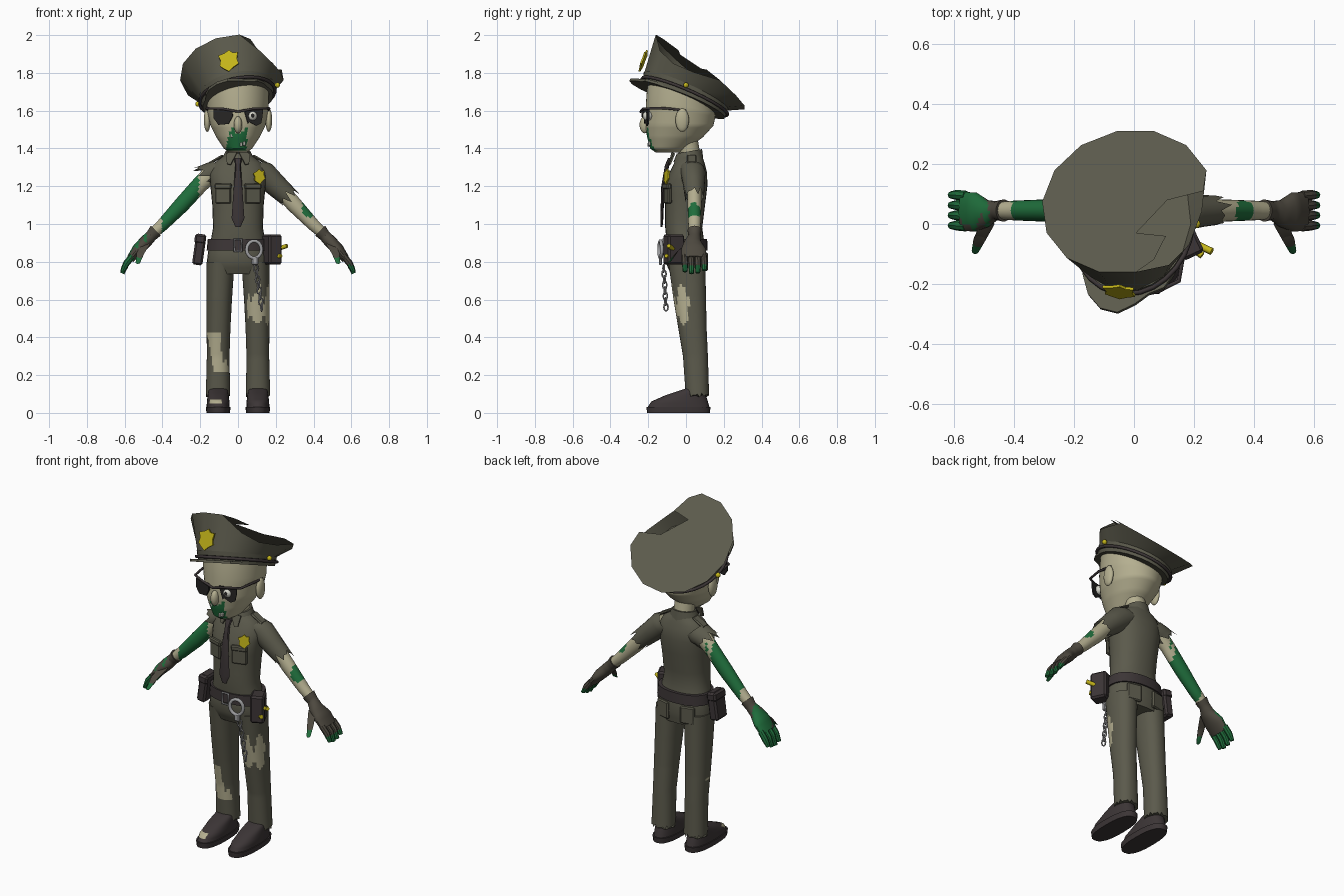
import bpy, bmesh, math
from mathutils import Vector, Matrix, Euler

if "Cube" in bpy.data.objects:
    bpy.data.objects.remove(bpy.data.objects["Cube"])

def mat(name, r, g, b):
    m = bpy.data.materials.new(name)
    m.diffuse_color = (r, g, b, 1)
    m.use_nodes = True
    m.node_tree.nodes["Principled BSDF"].inputs["Base Color"].default_value = m.diffuse_color
    return m

CLOTH = mat("olive cloth", .105, .102, .072)
SKIN = mat("pale skin", .46, .43, .28)
GREEN = mat("rotten green", .014, .155, .045)
GOLD = mat("gold", .55, .46, .01)
DARK = mat("dark leather", .045, .036, .037)
GLOVE = mat("glove brown", .075, .066, .05)
SILVER = mat("silver", .36, .36, .37)
BLACK = mat("black glass", .02, .019, .018)
WHITE = mat("tooth white", .65, .65, .58)
R = math.radians

def finish(name, bm, mats, rule=None, angle=35):
    bmesh.ops.recalc_face_normals(bm, faces=bm.faces)
    if rule:
        for f in bm.faces:
            f.material_index = rule(f.calc_center_median())
    me = bpy.data.meshes.new(name)
    bm.to_mesh(me)
    bm.free()
    for m in mats:
        me.materials.append(m)
    me.shade_smooth()
    me.set_sharp_from_angle(angle=R(angle))
    ob = bpy.data.objects.new(name, me)
    bpy.context.collection.objects.link(ob)
    return ob

def ring(k, n, sq):
    """k = x, y, z, rx, ry, tilt about x, tilt about y"""
    rot = Euler((R(k[5]), R(k[6]), 0)).to_matrix()
    p = lambda v: math.copysign(abs(v) ** sq, v)
    return [Vector(k[:3]) + rot @ Vector((k[3] * p(math.cos(2 * math.pi * i / n)),
            k[4] * p(math.sin(2 * math.pi * i / n)), 0)) for i in range(n)]

def loft(name, keys, mats, n=20, steps=2, rule=None, sq=1, jag=0, cap=True):
    keys = [tuple(k) + (0,) * (7 - len(k)) for k in keys]
    full = [keys[0]]
    for a, b in zip(keys, keys[1:]):
        full += [tuple(u + (v - u) * s / steps for u, v in zip(a, b)) for s in range(1, steps + 1)]
    bm = bmesh.new()
    rows = [ring(k, n, sq) for k in full]
    if jag:  # torn end
        d = (Vector(full[-1][:3]) - Vector(full[-2][:3])).normalized()
        rows[-1] = [v + d * jag * (0.5 * math.sin(i * 2.1) + (i % 2)) for i, v in enumerate(rows[-1])]
    rows = [[bm.verts.new(v) for v in r] for r in rows]
    for a, b in zip(rows, rows[1:]):
        for i in range(n):
            bm.faces.new((a[i], a[(i + 1) % n], b[(i + 1) % n], b[i]))
    if cap:
        bm.faces.new(rows[0])
        bm.faces.new(rows[-1])
    return finish(name, bm, mats, rule)

def box(name, loc, size, m, rot=(0, 0, 0), bevel=.006):
    bm = bmesh.new()
    bmesh.ops.create_cube(bm, size=1, matrix=Matrix.Diagonal((*size, 1)))
    bmesh.ops.bevel(bm, geom=bm.edges[:], offset=bevel, segments=1, affect='EDGES')
    bm.transform(Matrix.LocRotScale(Vector(loc), Euler([R(a) for a in rot]), None))
    return finish(name, bm, [m], angle=20)

def ball(name, loc, size, m):
    bm = bmesh.new()
    bmesh.ops.create_uvsphere(bm, u_segments=16, v_segments=10, radius=1)
    bm.transform(Matrix.LocRotScale(Vector(loc), None, Vector(size)))
    return finish(name, bm, [m], angle=60)

def plate(name, pts, loc, rot, m, thick=.009):
    bm = bmesh.new()
    f = bm.faces.new([bm.verts.new((x, y, 0)) for x, y in pts])
    g = bmesh.ops.extrude_face_region(bm, geom=[f])['geom']
    bmesh.ops.translate(bm, verts=[v for v in g if isinstance(v, bmesh.types.BMVert)], vec=(0, 0, thick))
    bm.transform(Matrix.LocRotScale(Vector(loc), Euler([R(a) for a in rot]), None))
    return finish(name, bm, [m], angle=20)

def wire(name, pts, r, m, cyclic=False):
    cu = bpy.data.curves.new(name, 'CURVE')
    cu.dimensions, cu.bevel_depth, cu.bevel_resolution, cu.use_fill_caps = '3D', r, 1, True
    sp = cu.splines.new('POLY')
    sp.points.add(len(pts) - 1)
    for q, p in zip(sp.points, pts):
        q.co = (*p, 1)
    sp.use_cyclic_u = cyclic
    cu.materials.append(m)
    tmp = bpy.data.objects.new(name + "_path", cu)
    me = bpy.data.meshes.new_from_object(tmp)
    bpy.data.objects.remove(tmp)
    bpy.context.collection.objects.link(bpy.data.objects.new(name, me))

def loop(c, rx, rz, yaw, n=14, roll=0):
    m = Matrix.Translation(c) @ Euler((0, R(roll), R(yaw))).to_matrix().to_4x4()
    return [m @ Vector((rx * math.cos(t), 0, rz * math.sin(t))) for t in [2 * math.pi * i / n for i in range(n)]]

wob = lambda p: .018 * math.sin(95 * p.x + 40 * p.y) + .01 * math.sin(170 * p.x)

# Shirt, hips and belt
loft("shirt", [(0, 0, .88, .15, .10), (0, -.012, .98, .132, .098), (0, -.005, 1.1, .136, .106),
     (0, 0, 1.2, .146, .113), (0, .012, 1.27, .152, .10), (0, .018, 1.325, .125, .08),
     (0, .02, 1.365, .068, .064)], [CLOTH], 28, 2, sq=.88)
loft("hips", [(0, 0, .9, .152, .104), (0, 0, .8, .165, .11), (0, .01, .735, .155, .09)], [CLOTH], 28, 2, sq=.88)
loft("belt", [(0, 0, .86, .166, .115), (0, 0, .92, .16, .112)], [DARK], 28, 1, sq=.88)
wire("belt_buckle", [(-.02, -.12, .855), (.02, -.12, .855), (.02, -.12, .92), (-.02, -.12, .92)], .006, SILVER, True)

# Legs with ripped trousers, and shoes
def leg_rule(p):
    if p.x > 0:
        return int(p.y < .015 and p.x > .05 and .49 - wob(p) < p.z < .635 + 2 * wob(p))
    c = -.14 + (.42 - p.z) * .25
    return int(p.y < .05 and .21 < p.z < .42 and abs(p.x - c) < .036 + .5 * wob(p))

for s, side in ((-1, "right"), (1, "left")):
    loft(side + "_leg", [(s * .092, .004, .8, .074, .098), (s * .099, .02, .6, .067, .086),
         (s * .103, .034, .45, .063, .075), (s * .105, .05, .3, .06, .066), (s * .106, .06, .1, .064, .062)],
         [CLOTH, SKIN], 36, 12, leg_rule, sq=.9, jag=.012)
    loft(side + "_sole", [(s * .105, -.04, 0, .062, .166), (s * .105, -.04, .032, .066, .17)], [DARK], 24, 1, sq=.8)
    loft(side + "_shoe", [(s * .105, -.04, .03, .061, .164), (s * .105, -.034, .06, .06, .15),
         (s * .105, 0, .095, .055, .105), (s * .105, .055, .13, .05, .055)], [DARK, SKIN], 24, 3,
         lambda p: int(p.x < 0 and p.y < -.13 and .05 < p.z < .075 and abs(p.x + .12) < .03), sq=.85)
    box(side + "_back_pocket", (s * .08, .098, .80), (.085, .02, .1), CLOTH, (0, 0, -12 * s))

# Arms, sleeves, gloves and fingers
def arm_rule(p):
    if p.x < 0:
        return int(.205 + wob(p) < -p.x < .4 + .5 * wob(p))
    return int((p - Vector((.37, .04, 1.075))).length < .045)

for s, side in ((-1, "right"), (1, "left")):
    t = -45 * s
    arm = [(.12, .04, 1.285, .05, .045), (.2, .045, 1.21, .044, .038), (.3, .045, 1.1, .042, .037),
           (.4, .045, .995, .033, .033), (.455, .045, .945, .028, .028)]
    loft(side + "_arm", [(s * a[0], *a[1:], 0, t) for a in arm], [SKIN, GREEN], 20, 8, arm_rule)
    end = (.155, .04, 1.26, .066, .062) if s < 0 else (.255, .045, 1.155, .053, .05)
    loft(side + "_sleeve", [(s * .085, .03, 1.285, .07, .07, 0, t), (s * .13, .038, 1.268, .07, .066, 0, t),
         (s * end[0], *end[1:], 0, t)], [CLOTH], 18, 2, jag=.035, cap=False)
    hand = [(.435, .045, .965, .037, .037), (.46, .045, .937, .031, .031), (.49, .035, .905, .034, .045),
            (.53, .04, .865, .032, .066), (.57, .042, .815, .022, .066)]
    loft(side + "_glove", [(s * a[0], *a[1:], 0, t) for a in hand], [GLOVE, GREEN], 18, 4,
         lambda p: int(p.x < 0 and p.y > .0 + wob(p) and -p.x > .50 + wob(p) and -p.x + p.z > 1.385))
    for i, tip in enumerate((.748, .738, .742, .755)):
        y = -.008 + .034 * i
        loft(f"{side}_finger_{i + 1}", [(s * .56, y, .83, .017, .017, 0, t), (s * .592, y + .003, .79, .018, .017, 0, t),
             (s * .612, y + .003, tip, .011, .012, 0, t / 2)], [GLOVE, GREEN], 8, 3,
             lambda p: int(p.z < .785 or p.x < 0))
    loft(side + "_thumb", [(s * .49, .0, .895, .024, .024, 45, 0), (s * .515, -.05, .85, .021, .02, 45, 0),
         (s * .53, -.09, .795, .012, .012, 30, 0)], [GLOVE, GREEN], 10, 3, lambda p: int(p.z < .825))
    # Shirt details
    box(side + "_pocket", (s * .078, -.096, 1.155), (.085, .022, .095), CLOTH, (0, 0, 17 * s))
    box(side + "_pocket_flap", (s * .078, -.1, 1.2), (.092, .024, .03), CLOTH, (0, 0, 17 * s))
    box(side + "_epaulette", (s * .115, .03, 1.342), (.085, .05, .014), CLOTH, (0, 30 * s, 0))
    plate(side + "_collar_point", [(0, .035), (s * .06, .03), (s * .05, -.03), (s * .03, -.035)],
          (s * .006, -.08, 1.345), (70, 0, 12 * s), CLOTH)

loft("collar", [(0, .012, 1.335, .09, .08, 6), (0, .018, 1.385, .066, .068, 10)], [CLOTH], 20, 1)
loft("tie", [(0, -.083, 1.35, .022, .012), (0, -.1, 1.31, .015, .012), (0, -.122, 1.2, .022, .009),
     (0, -.128, 1.03, .034, .008), (0, -.13, .985, .014, .006)], [DARK], 8, 2)
SHIELD = [(0, 1), (.35, .75), (.85, .8), (.8, .2), (1, -.25), (.5, -.6), (.1, -1), (-.4, -.75), (-.8, -.5),
          (-.75, 0), (-1, .45), (-.4, .7)]
plate("chest_badge", [(x * .034, y * .04) for x, y in SHIELD], (.11, -.098, 1.25), (85, 0, 22), GOLD)

# Belt gear
box("holster", (-.205, 0, .865), (.055, .1, .165), DARK, (0, 8, 0), .01)
box("holster_flap", (-.2, 0, .92), (.06, .108, .05), DARK, (0, 8, 0), .01)
box("ammo_pouch", (.18, -.065, .865), (.078, .095, .16), DARK, (0, 0, 25), .01)
wire("cartridge_upper", [(.195, -.06, .862), (.26, -.092, .885)], .012, GOLD)
wire("cartridge_lower", [(.18, -.07, .82), (.228, -.105, .832)], .012, GOLD)
wire("handcuff", loop((.085, -.135, .865), .04, .046, 10), .01, SILVER, True)
box("handcuff_lock", (.09, -.135, .805), (.035, .018, .045), SILVER)
for i in range(8):
    u = i / 7
    wire(f"chain_link_{i + 1}", loop((.095 + .03 * u, -.118 + .012 * u, .765 - .205 * u), .012, .021,
         90 * (i % 2) + 20, 8), .0042, SILVER, True)

# Head and face
def head_rule(p):
    return int(p.y < -.1 and abs(p.x + .004) < .05 + .4 * wob(p) and 1.39 < p.z < 1.488 + .8 * wob(p))

loft("neck", [(0, .03, 1.32, .055, .055), (0, .0, 1.46, .06, .06)], [SKIN], 16, 1)
loft("head", [(0, -.09, 1.378, .045, .07), (0, -.09, 1.4, .075, .1), (0, -.058, 1.46, .115, .148),
     (0, -.035, 1.52, .145, .18), (0, -.028, 1.6, .162, .186, -8, -4), (0, -.03, 1.675, .167, .186, -22, -12)],
     [SKIN, GREEN], 48, 6, head_rule)
ball("nose", (0, -.218, 1.525), (.022, .028, .045), SKIN)
for i, (x, z) in enumerate(((-.034, 1.468), (-.016, 1.474), (.018, 1.42), (.034, 1.425))):
    box(f"tooth_{i + 1}", (x, -.2 + abs(x) * .15, z), (.014, .014, .022), WHITE, bevel=.003)
for s, side in ((-1, "right"), (1, "left")):
    ball(side + "_ear", (s * .163, -.02, 1.55), (.018, .036, .062), SKIN)
LENS = [(-.05, .036), (.05, .036), (.052, 0), (.03, -.04), (-.025, -.045), (-.05, -.01)]
plate("dark_lens", LENS, (-.078, -.215, 1.57), (90, 0, -12), BLACK)
plate("broken_lens", [(-.052, .038), (.052, .038), (.05, .0), (.042, -.038), (.015, -.05), (-.02, -.03), (-.03, -.038)],
      (.08, -.206, 1.57), (90, 0, 14), BLACK, .008)
ball("eyeball", (.076, -.204, 1.572), (.026, .026, .026), WHITE)
ball("pupil", (.078, -.228, 1.574), (.01, .006, .01), BLACK)
half = [(.16, .0, 1.6), (.165, -.1, 1.612), (.15, -.19, 1.612), (.08, -.225, 1.61)]
wire("glasses_frame", [(-x, y, z) for x, y, z in half] + [(0, -.24, 1.595)] + half[::-1], .007, DARK)

# Peaked cap: band, torn crown, peak, badge and studs
N = 14
low = (0, -.012, 1.65, .19, .235, -22, -12)
mid = (-.008, 0, 1.705, .202, .245, -24, -12)
top = (-.025, .075, 1.805, .285, .31, -39, -9)
loft("cap_band", [low, mid], [CLOTH], N * 2, 1)
trim = ring((-.004, -.006, 1.675, .203, .246, -23, -12), N * 2, 1)
wire("cap_trim", trim, .009, DARK, True)
bm = bmesh.new()
a, b = ring(mid, N, 1), ring(top, N, 1)
torn = (12, 13, 0)
for k in torn:
    b[k] = a[k].lerp(b[k], (.62, .45, .55)[torn.index(k)])
va, vb = [bm.verts.new(v) for v in a], [bm.verts.new(v) for v in b]
for i in range(N):
    j = (i + 1) % N
    bm.faces.new((va[i], va[j], vb[j], vb[i]))
rot = Euler((R(-39), R(-9), 0)).to_matrix()
rip = [(.117, -.25), (.148, -.148), (.046, -.135), (.137, .006), (.255, .045)]
bm.faces.new(vb[1:12] + [bm.verts.new(Vector(top[:3]) + rot @ Vector((x, y, 0))) for x, y in rip])
finish("cap_crown", bm, [CLOTH], angle=30)
reach = (1.0, 1.12, 1.26, 1.34, 1.33, 1.2, 1.1, 1.14, 1.08, 1.0)
arc = [R(208 + 124 * i / 9) for i in range(10)]
peak = [(.19 * k * math.cos(t), .235 * k * math.sin(t)) for k, t in zip(reach, arc)]
peak += [(.18 * math.cos(t), .225 * math.sin(t)) for t in arc[::-1]]
plate("cap_peak", peak, low[:3], low[5:] + (0,), CLOTH, .014)
plate("cap_badge", [(x * .056, y * .06) for x, y in SHIELD], (-.05, -.222, 1.862), (70, 0, -8), GOLD)
ball("right_cap_stud", (-.212, .0, 1.635), (.014, .014, .014), GOLD)
ball("left_cap_stud", (.208, .0, 1.735), (.014, .014, .014), GOLD)
